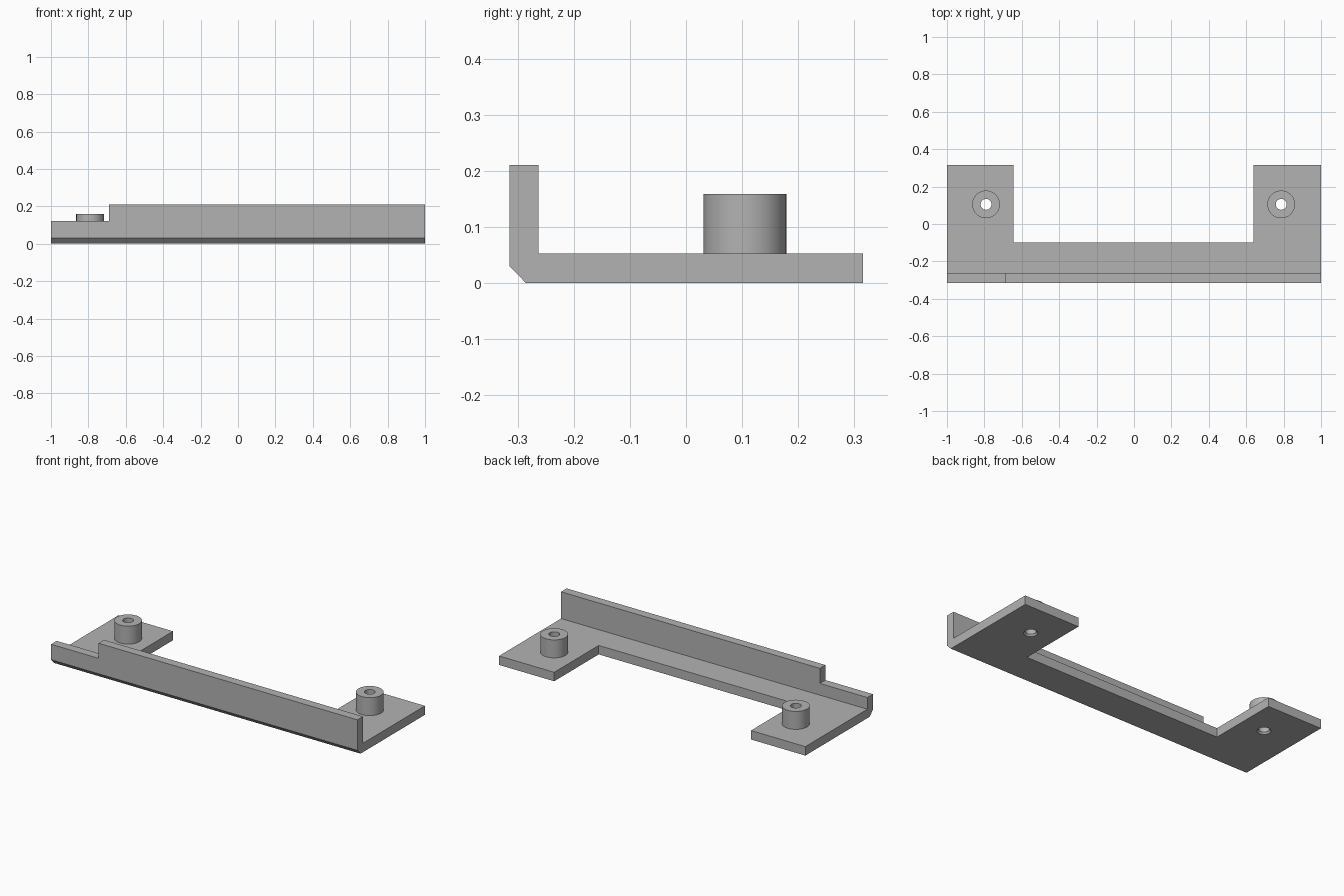
import bpy, bmesh, math
from mathutils import Matrix

cube = bpy.data.objects.get("Cube")
if cube:
    bpy.data.objects.remove(cube, do_unlink=True)

GREY = (0.45, 0.45, 0.45, 1)
grey = bpy.data.materials.new("plain grey")
grey.use_nodes = True
grey.diffuse_color = GREY
grey.node_tree.nodes["Principled BSDF"].inputs["Base Color"].default_value = GREY

FLOOR_TOP = 0.053
BOSS_TOP = 0.159
BOSS_Y = 0.105
BOSS_R = 0.074
HOLE_R = 0.029
SINK_R = 0.037
SEGMENTS = 48


def finish(name, bm):
    bmesh.ops.recalc_face_normals(bm, faces=bm.faces)
    mesh = bpy.data.meshes.new(name)
    bm.to_mesh(mesh)
    bm.free()
    mesh.materials.append(grey)
    obj = bpy.data.objects.new(name, mesh)
    bpy.context.collection.objects.link(obj)
    return obj


def extrude_x(name, profile, x0, x1):
    """Extrude a (y, z) outline between two x positions."""
    bm = bmesh.new()
    face = bm.faces.new([bm.verts.new((x0, y, z)) for y, z in profile])
    ext = bmesh.ops.extrude_face_region(bm, geom=[face])
    verts = [g for g in ext["geom"] if isinstance(g, bmesh.types.BMVert)]
    bmesh.ops.translate(bm, verts=verts, vec=(x1 - x0, 0, 0))
    return finish(name, bm)


def lathe(name, profile, x, y):
    """Spin an (r, z) profile about a vertical axis."""
    bm = bmesh.new()
    verts = [bm.verts.new((r, 0, z)) for r, z in profile]
    edges = [bm.edges.new(pair) for pair in zip(verts, verts[1:])]
    bmesh.ops.spin(bm, geom=verts + edges, axis=(0, 0, 1), cent=(0, 0, 0),
                   angle=math.tau, steps=SEGMENTS)
    bmesh.ops.remove_doubles(bm, verts=bm.verts, dist=0.0001)
    bm.transform(Matrix.Translation((x, y, 0)))
    return finish(name, bm)


def cut(target, cutter):
    cutter.hide_render = True
    mod = target.modifiers.new("cut", "BOOLEAN")
    mod.operation = "DIFFERENCE"
    mod.solver = "EXACT"
    mod.object = cutter
    bpy.context.view_layer.objects.active = target
    bpy.ops.object.modifier_apply(modifier=mod.name)
    bpy.data.objects.remove(cutter, do_unlink=True)


def box_outline(y0, y1, z0, z1):
    return [(y0, z0), (y1, z0), (y1, z1), (y0, z1)]


# Angled bracket: floor plate and front wall with a chamfered lower edge
bracket = extrude_x("bracket", [
    (-0.285, 0), (0.315, 0), (0.315, FLOOR_TOP), (-0.263, FLOOR_TOP),
    (-0.263, 0.211), (-0.315, 0.211), (-0.315, 0.031)], -1, 1)

# Gap between the rear tabs, and the lowered end of the wall
cut(bracket, extrude_x("tab_gap", box_outline(-0.1, 0.5, -0.1, 0.15), -0.645, 0.64))
cut(bracket, extrude_x("wall_step", box_outline(-0.5, -0.2, 0.122, 0.4), -1.2, -0.69))

# Hollow standoffs with screw holes through the tabs
for side, x in (("right", -0.791), ("left", 0.787)):
    cut(bracket, lathe("screw_hole", [
        (0, -0.01), (SINK_R, -0.01), (SINK_R, 0), (HOLE_R, 0.01),
        (HOLE_R, 0.1), (0, 0.1)], x, BOSS_Y))
    lathe(side + "_standoff", [
        (HOLE_R, FLOOR_TOP), (HOLE_R, BOSS_TOP),
        (BOSS_R, BOSS_TOP), (BOSS_R, FLOOR_TOP)], x, BOSS_Y)

# Smooth the round walls while keeping the edges crisp
bpy.ops.object.select_all(action="DESELECT")
for obj in bpy.data.objects:
    if obj.type == "MESH" and (obj == bracket or obj.name.endswith("standoff")):
        obj.select_set(True)
        bpy.context.view_layer.objects.active = obj
bpy.ops.object.shade_smooth_by_angle(angle=math.radians(30))
